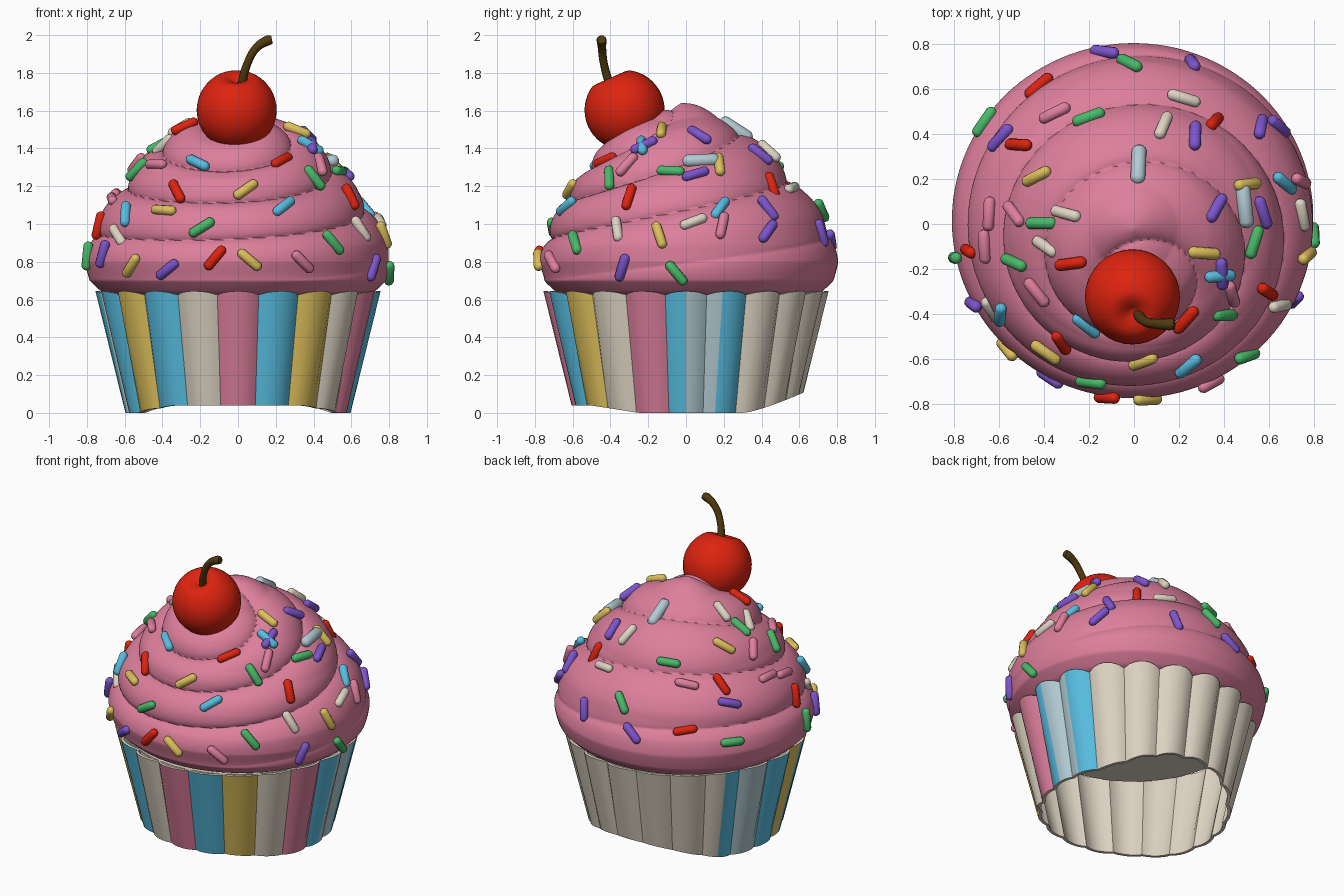
import bpy, bmesh, math
from math import sin, cos, pi, radians, atan2, hypot
from mathutils import Vector, Matrix
from mathutils.bvhtree import BVHTree

if "Cube" in bpy.data.objects:
    bpy.data.objects.remove(bpy.data.objects["Cube"])


def material(name, rgb):
    m = bpy.data.materials.new(name)
    m.diffuse_color = [((c / 255 + 0.055) / 1.055) ** 2.4 for c in rgb] + [1]
    m.use_nodes = True
    m.node_tree.nodes["Principled BSDF"].inputs["Base Color"].default_value = m.diffuse_color
    return m


MATS = {
    'P': material("pink", (222, 127, 157)),
    'C': material("cream", (222, 212, 195)),
    'B': material("sky_blue", (88, 190, 225)),
    'Y': material("yellow", (222, 192, 92)),
    'R': material("red", (222, 35, 15)),
    'G': material("green", (72, 185, 105)),
    'V': material("violet", (125, 85, 205)),
    'L': material("pale_blue", (178, 202, 210)),
    'S': material("stem_brown", (80, 58, 16)),
}


def finish(name, bm, keys, angle=40):
    bmesh.ops.recalc_face_normals(bm, faces=bm.faces)
    me = bpy.data.meshes.new(name)
    bm.to_mesh(me)
    ob = bpy.data.objects.new(name, me)
    bpy.context.collection.objects.link(ob)
    for k in keys:
        me.materials.append(MATS[k])
    bpy.ops.object.select_all(action='DESELECT')
    ob.select_set(True)
    bpy.context.view_layer.objects.active = ob
    bpy.ops.object.shade_smooth_by_angle(angle=radians(angle))
    return ob


# Pleated wrapper: 20 bulging panels of 6 strips each, hollow below
KEYS = "PCBYL"
SUB = 6
PANELS = {0: 'P', 1: 'B', 2: 'Y', 3: 'C', 4: 'P', 5: 'BBBLLL', 6: 'LLBBBB',
          -1: 'C', -2: 'B', -3: 'Y', -4: 'YYBBBB', -5: 'BBBBBC', -6: 'L', -7: 'CCCBBB'}

bm = bmesh.new()
n = 20 * SUB
rings = []
for top, inset in ((0, 0), (1, 0), (1, 0.02), (0, 0.02)):
    ring = []
    for i in range(n):
        az = radians(18 * (i / SUB - 10.5))
        bulge = sin(pi * (i % SUB) / SUB) ** 0.75
        if top:
            r, z = 0.70 + 0.055 * bulge, 0.625 + 0.02 * bulge
        else:
            r = 0.578 + 0.018 * bulge
            y = -r * cos(az)
            z = 0.04 * min(1, max(0, (-y - 0.25) / 0.25))
            z += 0.11 * (max(0, y - 0.3) / 0.3) ** 1.4
            r += 0.24 * z
        r -= inset
        ring.append(bm.verts.new((r * sin(az), -r * cos(az), z)))
    rings.append(ring)
for a in range(4):
    for i in range(n):
        j, b = (i + 1) % n, (a + 1) % 4
        f = bm.faces.new((rings[a][i], rings[a][j], rings[b][j], rings[b][i]))
        strips = PANELS.get(i // SUB - 10, 'C')
        f.material_index = KEYS.index(strips[i % SUB % len(strips)]) if a == 0 else 1
finish("wrapper", bm, KEYS, 30)

# Cake base closing the wrapper from inside
bm = bmesh.new()
bmesh.ops.create_cone(bm, cap_ends=True, segments=40, radius1=0.685, radius2=0.685,
                      depth=0.01, matrix=Matrix.Translation((0, 0, 0.62)))
finish("cake_base", bm, "C")

# Frosting: dome with a spiral roll whose pole leans to the front
PROFILE = [(0, 1.66), (0.08, 1.635), (0.2, 1.565), (0.34, 1.5), (0.46, 1.395), (0.57, 1.265),
           (0.645, 1.17), (0.71, 1.08), (0.755, 1.0), (0.80, 0.89), (0.812, 0.8),
           (0.785, 0.7), (0.72, 0.64), (0.69, 0.628)]
CENTRE = Vector((0, 0.015, 0.8))
POLAR = [(atan2(r, z - 0.8), hypot(r, z - 0.8)) for r, z in PROFILE]
A_MAX = POLAR[-1][0]


def dome_length(phi):
    for (p0, l0), (p1, l1) in zip(POLAR, POLAR[1:]):
        if phi <= p1:
            return l0 + (l1 - l0) * (phi - p0) / (p1 - p0)
    return POLAR[-1][1]


NA, NU = 140, 180
bm = bmesh.new()
rows = []
for iu in range(NU + 1):
    u = 0.02 + 0.98 * iu / NU
    tilt = Matrix.Rotation(radians(25) * (1 - u), 3, 'X')
    row = []
    for ia in range(NA):
        a = 2 * pi * ia / NA
        al = u * A_MAX
        d = tilt @ Vector((sin(al) * cos(a), sin(al) * sin(a), cos(al)))
        phase = (4.6 * u + a / (2 * pi)) % 1
        fade = min(1, max(0, (0.92 - u) / 0.15)) * min(1, u / 0.15)
        groove = 0.05 * fade * (1 - max(0, sin(pi * phase)) ** 0.6)
        off = d * (dome_length(d.angle(Vector((0, 0, 1)))) - groove)
        off.y = off.y * 0.975 - 0.04 * min(1, max(0, (off.z - 0.25) / 0.5))
        row.append(bm.verts.new(CENTRE + off))
    rows.append(row)
for r0, r1 in zip(rows, rows[1:]):
    for i in range(NA):
        j = (i + 1) % NA
        bm.faces.new((r0[i], r1[i], r1[j], r0[j]))
bm.faces.new(rows[0])
bm.faces.new(rows[-1][::-1])
bmesh.ops.recalc_face_normals(bm, faces=bm.faces)
tree = BVHTree.FromBMesh(bm)
finish("frosting", bm, "P", 60)

# Sprinkles: colour, two view coordinates, angle in that view
FRONT = [('B', -.21, 1.32, -35), ('R', -.32, 1.17, -55), ('Y', .04, 1.18, 40), ('R', .23, 1.33, 60),
         ('G', .40, 1.24, -50), ('B', .24, 1.09, 45), ('Y', -.39, 1.07, -20), ('B', -.59, 1.05, -60),
         ('G', -.19, .98, 30), ('R', -.73, .99, 40), ('C', -.63, .94, -25), ('Y', -.56, .78, 40),
         ('V', -.37, .76, 35), ('R', -.12, .82, 50), ('Y', .06, .81, -40), ('P', .34, .80, -40),
         ('G', .50, .90, -40), ('C', .645, .97, -45), ('R', .59, 1.14, 85), ('V', .71, .77, 45),
         ('G', -.79, .83, 80), ('V', -.71, .84, 55), ('Y', .31, 1.49, -35), ('B', .38, 1.41, -20),
         ('P', -.43, 1.31, -40), ('G', -.41, 1.41, 30), ('R', -.28, 1.51, 50)]
RIGHT = [('V', -.22, 1.41, 30), ('P', -.31, 1.31, 60), ('Y', -.14, .94, -70), ('G', -.05, .74, -50),
         ('C', .04, 1.01, 25), ('G', -.08, 1.275, -20), ('L', .08, 1.33, 10), ('V', .05, 1.26, 30),
         ('Y', .175, 1.31, 85), ('B', .18, 1.08, 60), ('P', .19, .99, 75), ('V', .43, .96, 45),
         ('V', .43, 1.08, -60), ('R', .45, 1.2, 85), ('V', .07, 1.465, -60), ('V', .71, .95, -45)]
TOP = [('V', -.13, .76, -60), ('G', -.02, .71, -70), ('C', .22, .555, -10),
       ('R', -.42, .61, 55), ('P', -.35, .49, 15), ('G', -.2, .47, 15), ('C', .13, .435, 70),
       ('V', .27, .39, 75), ('L', .02, .26, 88), ('G', -.66, .45, 45), ('V', -.59, .38, 20),
       ('R', -.51, .35, -20), ('Y', -.43, .21, 10), ('C', -.3, .045, -15), ('P', -.53, .045, -30),
       ('P', -.64, .045, 85), ('C', -.39, -.1, -15), ('P', -.66, -.1, 80), ('G', -.53, -.17, 0)]
X, Y, Z = Vector((1, 0, 0)), Vector((0, 1, 0)), Vector((0, 0, 1))
heaps = {}
for spots, right, up, look in ((FRONT, X, Z, Y), (RIGHT, Y, Z, -X), (TOP, X, Y, -Z)):
    for key, a, b, deg in spots:
        base = right * a + up * b
        pos, nor, _, _ = tree.ray_cast(base - look * 4, look)
        if pos is None:
            pos, nor, _, _ = tree.find_nearest(base + (Z * 0.8 if up == Y else Z * 0))
        # blend with the dome direction so sprinkles ignore the grooves
        nor = (nor + (pos - CENTRE).normalized() * 1.5).normalized()
        along = right * cos(radians(deg)) + up * sin(radians(deg))
        along = (along - nor * along.dot(nor)).normalized()
        side = nor.cross(along)
        m = Matrix((side, nor, along)).transposed().to_4x4()
        m.translation = pos + nor * 0.008
        heap = heaps.setdefault(key, bmesh.new())
        big = 1.3 if key == 'L' else 1
        vs = bmesh.ops.create_uvsphere(heap, u_segments=10, v_segments=7, radius=0.027 * big)['verts']
        for v in vs:
            v.co.z += math.copysign(0.05 * big, v.co.z)
            v.co = m @ v.co
for key, heap in heaps.items():
    finish(MATS[key].name + "_sprinkles", heap, key, 50)

# Cherry with a dimple, leaning forward
bm = bmesh.new()
bmesh.ops.create_uvsphere(bm, u_segments=32, v_segments=24, radius=0.212)
for v in bm.verts:
    t = atan2(hypot(v.co.x, v.co.y), v.co.z)
    v.co.z -= 0.06 * max(0, 1 - t / 0.55) ** 1.5
bm.transform(Matrix.Translation((-0.007, -0.325, 1.603)) @ Matrix.Rotation(radians(24), 4, 'X'))
finish("cherry", bm, "R", 60)

# Curved stem
cu = bpy.data.curves.new("cherry_stem", 'CURVE')
cu.dimensions = '3D'
cu.bevel_depth = 0.025
cu.bevel_resolution = 3
cu.use_fill_caps = True
sp = cu.splines.new('BEZIER')
STEM = [(0.01, -0.39, 1.69, 1), (0.05, -0.435, 1.85, 0.85), (0.10, -0.445, 1.935, 0.9),
        (0.16, -0.447, 1.972, 1.1), (0.18, -0.447, 1.976, 0.9)]
sp.bezier_points.add(len(STEM) - 1)
for p, (x, y, z, r) in zip(sp.bezier_points, STEM):
    p.co, p.radius = (x, y, z), r
    p.handle_left_type = p.handle_right_type = 'AUTO'
stem = bpy.data.objects.new("cherry_stem", cu)
bpy.context.collection.objects.link(stem)
cu.materials.append(MATS['S'])
bpy.ops.object.select_all(action='DESELECT')
stem.select_set(True)
bpy.context.view_layer.objects.active = stem
bpy.ops.object.convert(target='MESH')
bpy.ops.object.shade_smooth_by_angle(angle=radians(50))
